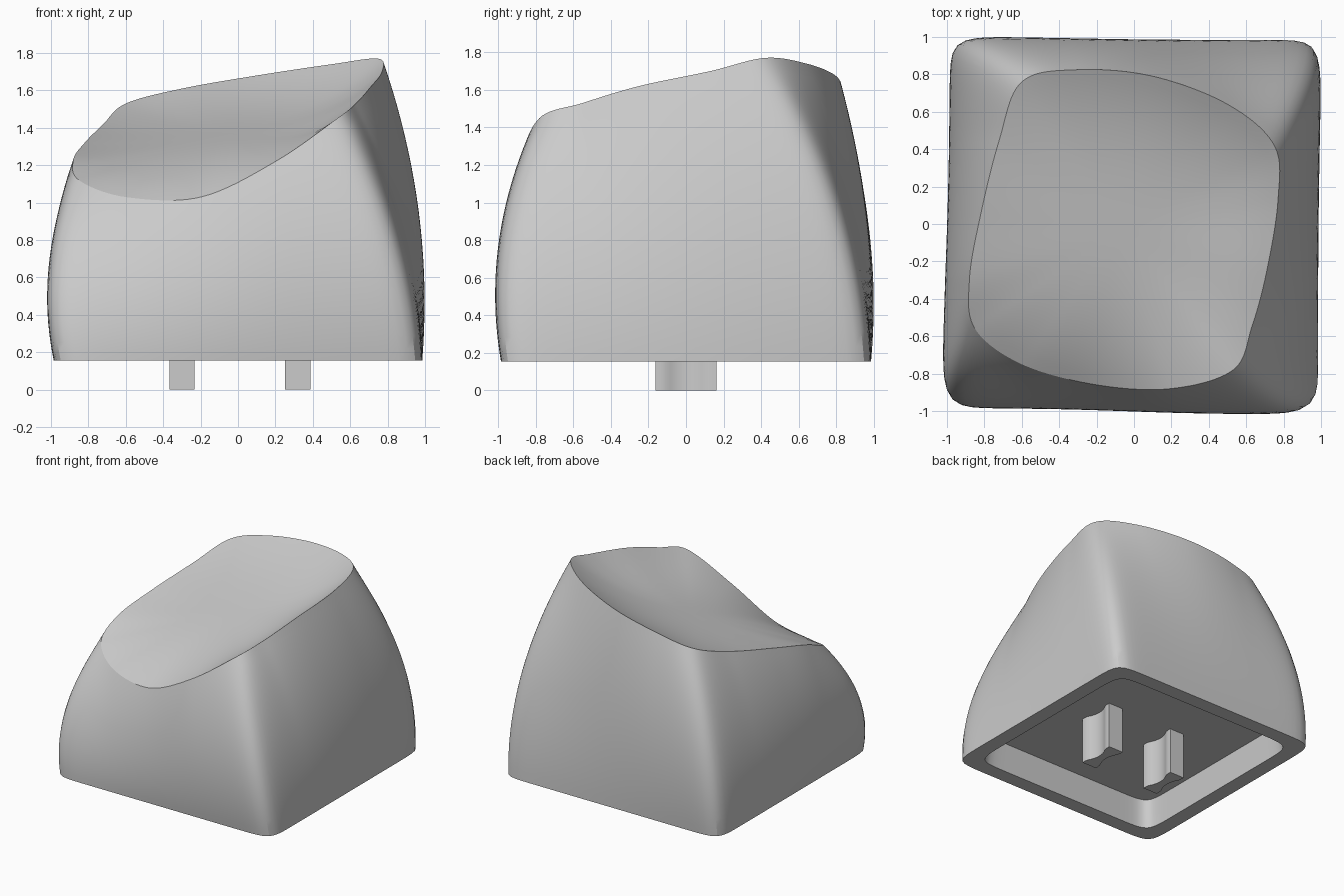
import bpy, bmesh
from math import cos, sin, pi, radians
from mathutils import Vector

cube = bpy.data.objects.get("Cube")
if cube:
    bpy.data.objects.remove(cube, do_unlink=True)

SEGMENTS = 192
WALL_STEPS = 20
DISH_STEPS = 16
BASE_Z = 0.155
FLOOR_Z = 0.39

grey = bpy.data.materials.new("light_grey_plastic")
grey.use_nodes = True
colour = (0.6, 0.6, 0.6, 1)
grey.diffuse_color = colour
grey.node_tree.nodes["Principled BSDF"].inputs["Base Color"].default_value = colour


def soft_square(half, power, z, turn=0.0, shift=0.0):
    """Ring of points round a square with softened corners."""
    ring = []
    for i in range(SEGMENTS):
        a = 2 * pi * i / SEGMENTS
        r = half * (abs(cos(a)) ** power + abs(sin(a)) ** power) ** (-1 / power)
        ring.append(Vector((r * cos(a + turn) + shift, r * sin(a + turn) + shift, z)))
    return ring


def smooth_loop(points):
    """Closed smooth curve through evenly spaced control points."""
    pts, n, ring = [Vector(p) for p in points], len(points), []
    for i in range(SEGMENTS):
        k, t = divmod(i * n / SEGMENTS, 1)
        a, b, c, d = (pts[(int(k) + j) % n] for j in (-1, 0, 1, 2))
        ring.append(b + (c - a) * (t / 2) + (a * 2 - b * 5 + c * 4 - d) * (t * t / 2)
                    + (b * 3 - a - c * 3 + d) * (t ** 3 / 2))
    return ring


def finish(name, bm):
    bmesh.ops.recalc_face_normals(bm, faces=bm.faces)
    mesh = bpy.data.meshes.new(name)
    bm.to_mesh(mesh)
    bm.free()
    mesh.materials.append(grey)
    ob = bpy.data.objects.new(name, mesh)
    bpy.context.collection.objects.link(ob)
    bpy.ops.object.select_all(action='DESELECT')
    ob.select_set(True)
    bpy.context.view_layer.objects.active = ob
    bpy.ops.object.shade_smooth_by_angle(angle=radians(28))
    return ob


# Tilted, twisted rim of the dished top, anticlockwise from the right side
rim = smooth_loop([
    (.71, -.25, 1.62), (.77, .13, 1.70), (.75, .42, 1.77), (.5, .64, 1.74),
    (.1, .79, 1.68), (-.3, .825, 1.61), (-.6, .76, 1.53), (-.72, .45, 1.42),
    (-.82, .05, 1.32), (-.88, -.3, 1.23), (-.85, -.56, 1.12), (-.6, -.75, 1.03),
    (-.2, -.86, 1.03), (.2, -.88, 1.22), (.53, -.78, 1.45), (.63, -.55, 1.53)])

# Underside: floor, inner wall and bottom edge
rings = [soft_square(.84, 16, FLOOR_Z), soft_square(.86, 16, BASE_Z)]

# Outer wall: bulging sweep from the square base up to the rim
base = soft_square(.985, 18, BASE_Z)
bulge = soft_square(1.03, 12, 0, turn=radians(-3.4), shift=-.02)
for s in range(WALL_STEPS + 1):
    t = s / WALL_STEPS
    ring = []
    for b, c, r in zip(base, bulge, rim):
        p = b * (1 - t) ** 2 + c * (2 * t * (1 - t)) + r * t * t
        p.z = b.z + (r.z - b.z) * t
        ring.append(p)
    rings.append(ring)

# Dished top: blends from the rim to a tilted plane in the middle
centre = Vector((-.05, -.02, 0))
for s in range(DISH_STEPS - 1, 0, -1):
    f = s / DISH_STEPS
    ring = []
    for r in rim:
        p = centre.lerp(r, f)
        plane_end = 1.38 + .14 * r.x + .24 * r.y
        p.z = 1.38 + .14 * p.x + .24 * p.y + (r.z - plane_end) * f ** 3
        ring.append(p)
    rings.append(ring)

bm = bmesh.new()
loops = [[bm.verts.new(p) for p in ring] for ring in rings]
for low, high in zip(loops, loops[1:]):
    for i in range(SEGMENTS):
        j = (i + 1) % SEGMENTS
        bm.faces.new((low[i], low[j], high[j], high[i]))
bm.faces.new(loops[0][::-1])
tip = bm.verts.new((centre.x, centre.y, 1.38 + .14 * centre.x + .24 * centre.y))
for i in range(SEGMENTS):
    bm.faces.new((loops[-1][i], loops[-1][(i + 1) % SEGMENTS], tip))
finish("cap_body", bm)


# Mounting legs with hollowed sides
def leg(name, x):
    steps = 12
    outline = []
    for side in (1, -1):
        for k in range(steps + 1):
            v = side * (2 * k / steps - 1)
            hollow = .035 * max(0, 1 - (v / .7) ** 2)
            outline.append((x + side * (.0675 - hollow), v * .162))
    bm = bmesh.new()
    bottom = bm.faces.new([bm.verts.new((px, py, 0)) for px, py in outline])
    top = bmesh.ops.extrude_face_region(bm, geom=[bottom], use_keep_orig=True)["geom"]
    moved = [g for g in top if isinstance(g, bmesh.types.BMVert)]
    bmesh.ops.translate(bm, verts=moved, vec=(0, 0, FLOOR_Z + .01))
    finish(name, bm)


leg("right_leg", -.3)
leg("left_leg", .32)
